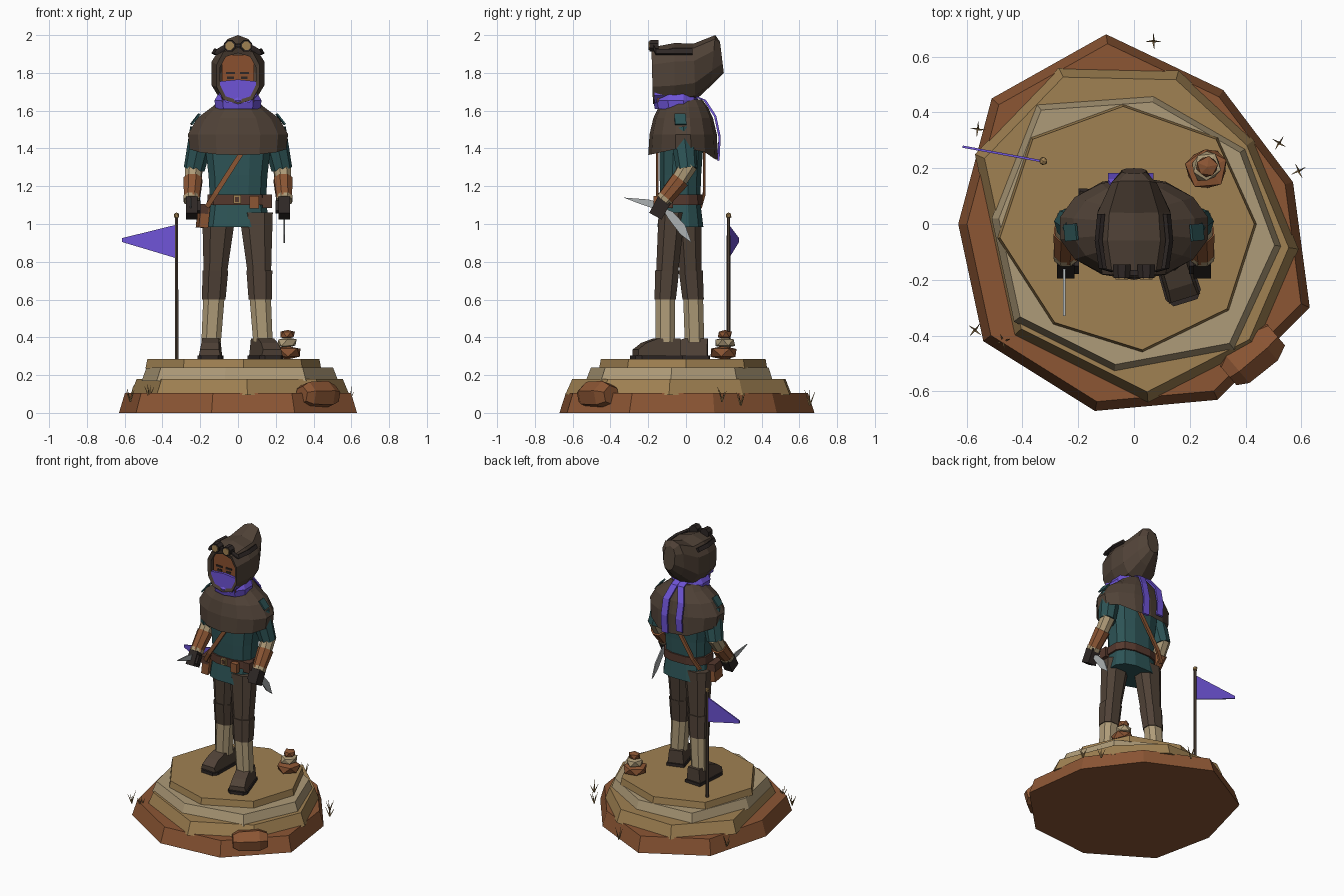
import bpy, bmesh, math, random
from mathutils import Vector, Matrix

if "Cube" in bpy.data.objects:
    bpy.data.objects.remove(bpy.data.objects["Cube"])
random.seed(4)

def mat(name, r, g, b):
    m = bpy.data.materials.new(name)
    lin = [((c / 255 + 0.055) / 1.055) ** 2.4 for c in (r, g, b)]
    m.diffuse_color = (*lin, 1)
    m.use_nodes = True
    m.node_tree.nodes["Principled BSDF"].inputs["Base Color"].default_value = m.diffuse_color
    return m

RUST, TAN = mat("rust", 140, 86, 52), mat("tan", 160, 129, 82)
BEIGE, BROWN = mat("beige", 174, 155, 120), mat("brown", 80, 66, 55)
TEAL, PURPLE = mat("teal", 45, 84, 86), mat("purple", 110, 84, 214)
DARK, LEATHER = mat("dark", 46, 39, 37), mat("leather", 84, 56, 45)
STEEL, SKIN = mat("steel", 172, 177, 178), mat("skin", 138, 80, 47)

def finish(name, bm, m):
    bmesh.ops.recalc_face_normals(bm, faces=bm.faces)
    me = bpy.data.meshes.new(name)
    bm.to_mesh(me)
    bm.free()
    me.materials.append(m)
    ob = bpy.data.objects.new(name, me)
    bpy.context.collection.objects.link(ob)
    return ob

def loft(name, rings, m, cap0=True, cap1=True):
    bm = bmesh.new()
    vs = [[bm.verts.new(p) for p in r] for r in rings]
    n = len(vs[0])
    for a, b in zip(vs, vs[1:]):
        for i in range(n):
            bm.faces.new((a[i], a[(i + 1) % n], b[(i + 1) % n], b[i]))
    if cap0:
        bm.faces.new(vs[0][::-1])
    if cap1:
        bm.faces.new(vs[-1])
    return finish(name, bm, m)

def unit(n, e=1.0, start=0.0):
    # rounded-square outline; e = 1 gives a circle
    out = []
    for i in range(n):
        a = start + 2 * math.pi * i / n
        c, s = math.cos(a), math.sin(a)
        out.append((math.copysign(abs(c) ** e, c), math.copysign(abs(s) ** e, s)))
    return out

def stack(name, rows, m, n=8, e=0.8):
    # rows of (cx, cy, z, rx, ry)
    u = unit(n, e, math.pi / n)
    return loft(name, [[(cx + rx * c, cy + ry * s, z) for c, s in u] for cx, cy, z, rx, ry in rows], m)

def limb(name, a, b, ra, rb, m, n=8):
    a, b = Vector(a), Vector(b)
    q = (b - a).to_track_quat('Z', 'Y')
    u = unit(n, 1, math.pi / n)
    return loft(name, [[p + q @ Vector((r * c, r * s, 0)) for c, s in u] for p, r in ((a, ra), (b, rb))], m)

def prism(name, pts, o, U, V, half, m):
    # flat outline in the plane U, V thickened to both sides
    o, U, V = Vector(o), Vector(U), Vector(V)
    w = U.cross(V).normalized() * half
    return loft(name, [[o + U * a + V * b + k * w for a, b in pts] for k in (-1, 1)], m)

def box(name, loc, size, m, rot=(0, 0, 0)):
    bm = bmesh.new()
    bmesh.ops.create_cube(bm, size=1)
    from_euler = Matrix.Rotation(rot[2], 4, 'Z') @ Matrix.Rotation(rot[1], 4, 'Y') @ Matrix.Rotation(rot[0], 4, 'X')
    bm.transform(Matrix.Translation(loc) @ from_euler @ Matrix.Diagonal((*size, 1)))
    return finish(name, bm, m)

def strip(name, path, side, normal, w, t, m):
    side, nrm = Vector(side).normalized() * w / 2, Vector(normal).normalized() * t / 2
    return loft(name, [[Vector(p) + side * a + nrm * b for a, b in ((-1, -1), (1, -1), (1, 1), (-1, 1))] for p in path], m)

def stone(name, loc, size, m, rot=0):
    bm = bmesh.new()
    bmesh.ops.create_icosphere(bm, subdivisions=1, radius=1)
    for v in bm.verts:
        v.co *= random.uniform(0.9, 1.1)
        v.co.z = max(-0.75, min(0.75, v.co.z)) / 0.75
    bm.transform(Matrix.Translation(loc) @ Matrix.Rotation(rot, 4, 'Z') @ Matrix.Diagonal((*size, 1)))
    return finish(name, bm, m)

# rock base, four uneven layers
def layer(name, z0, z1, k, m, pts):
    loft(name, [[(x, y, z0) for x, y in pts], [(x * k, y * k, z1) for x, y in pts]], m)
layer("base_bottom", 0, 0.105, 0.95, RUST, [(-.10, .68), (.32, .48), (.57, .15), (.63, -.30), (.30, -.63),
      (-.14, -.67), (-.54, -.42), (-.63, 0), (-.51, .45)])
layer("base_second", 0.095, 0.18, 0.94, TAN, [(-.27, .56), (.16, .55), (.43, .30), (.59, -.09), (.44, -.44),
      (.05, -.64), (-.43, -.40), (-.57, .25)])
layer("base_third", 0.17, 0.24, 0.95, BEIGE, [(-.35, .43), (.07, .46), (.40, .27), (.53, -.08), (.36, -.45),
      (-.07, -.53), (-.43, -.35), (-.51, .02)])
layer("base_top", 0.235, 0.285, 0.98, TAN, [(-.04, .43), (.30, .31), (.44, 0), (.34, -.31), (.03, -.46),
      (-.29, -.36), (-.49, -.05), (-.37, .31)])

# boulder and stacked stones
ax, sd = Vector((.76, .65, 0)), Vector((.65, -.76, 0))
loft("boulder", [[Vector((.42, -.47, .095)) + ax * d + sd * c * r + Vector((0, 0, s * r * .95)) for c, s in unit(6, 1, .3)]
                 for d, r in ((-.11, .05), (-.07, .075), (.06, .08), (.115, .055))], RUST)
stone("cairn_low", (.26, .20, .318), (.085, .08, .036), RUST, .4)
stone("cairn_middle", (.26, .205, .372), (.06, .055, .028), BEIGE, 1)
stone("cairn_high", (.263, .205, .415), (.043, .04, .024), RUST, .2)

# grass tufts
for i, (x, y, z) in enumerate([(.07, .655, .04), (.52, .29, .04), (.59, .19, .06), (-.56, .34, .04), (-.57, -.38, .06), (-.47, -.42, .08)]):
    for j in range(4):
        a = j * 1.6 + i
        h = random.uniform(.05, .085)
        limb(f"grass_{i}_{j}", (x, y, z), (x + .027 * math.cos(a), y + .027 * math.sin(a), z + h), .005, .001, TAN, 3)

# flag
limb("flag_pole", (-.325, .225, .28), (-.325, .225, 1.04), .011, .009, BROWN, 6)
stone("pole_knob", (-.325, .225, 1.045), (.016, .016, .016), TAN)
prism("flag", [(0, .82), (0, .995), (.29, .925), (.29, .905)], (-.33, .225, 0), (-.98, .18, 0), (0, 0, 1), .004, PURPLE)

# legs: thigh, knee, gaiter, boot
def leg(tag, hip, knee, shin, ankle, turn):
    stack("thigh_" + tag, [(*hip, 1.06, .095, .075), (*knee, .74, .066, .062)], BROWN)
    stack("knee_" + tag, [(*knee, .755, .073, .068), (*shin, .60, .066, .06)], BROWN)
    stack("gaiter_" + tag, [(*shin, .605, .06, .056), (*ankle, .375, .055, .055)], BEIGE)
    f = Vector((math.sin(turn), -math.cos(turn), 0))
    s = Vector((f.y, -f.x, 0))
    prof = [(-.07, .30, .055), (-.07, .395, .045), (.05, .395, .045), (.12, .37, .046), (.165, .335, .05), (.165, .30, .058)]
    o = Vector((*ankle, 0))
    loft("boot_" + tag, [[o + f * u + s * k * w + Vector((0, 0, z)) for u, z, w in prof] for k in (-1, 1)], BROWN)
    prism("sole_" + tag, [(-.08, -.06), (.15, -.066), (.18, -.045), (.18, .045), (.15, .066), (-.08, .06)],
          o + Vector((0, 0, .293)), f, s, .012, DARK)
leg("left", (.095, -.075), (.113, -.10), (.118, -.11), (.132, -.11), .3)
leg("right", (-.10, .01), (-.12, .025), (-.128, .038), (-.142, .045), -.05)

# tunic and belt
stack("tunic", [(0, -.03, .985, .172, .125), (0, -.03, 1.12, .152, .108), (0, -.03, 1.26, .16, .113),
                (0, -.025, 1.42, .18, .12), (0, -.02, 1.58, .13, .1)], TEAL, 12, .75)
stack("belt", [(0, -.03, 1.10, .168, .12), (0, -.03, 1.155, .166, .119)], LEATHER, 12, .75)
box("buckle", (-.005, -.152, 1.13), (.04, .015, .045), TAN)
box("buckle_centre", (-.005, -.159, 1.13), (.02, .008, .025), LEATHER)
box("pouch_small", (.085, -.155, 1.115), (.05, .035, .065), RUST)
box("pouch_side", (.155, -.10, 1.12), (.05, .06, .07), LEATHER)
box("satchel", (-.185, -.06, 1.04), (.05, .11, .12), RUST, (0, .1, .15))
box("satchel_flap", (-.19, -.06, 1.08), (.054, .115, .05), LEATHER, (0, .1, .15))
for y, tag in ((-.152, "front"), (.096, "back")):
    strip("strap_" + tag, [(-.165, y + (.02 if y < 0 else -.02), 1.09), (-.12, y, 1.16), (.04, y, 1.41)], (.85, 0, -.53), (0, 1, 0), .026, .014, RUST)

# arms, gloves
for s, tag in ((1, "left"), (-1, "right")):
    limb("upper_arm_" + tag, (s * .185, -.02, 1.5), (s * .232, .005, 1.29), .07, .056, TEAL)
    limb("sleeve_" + tag, (s * .232, .015, 1.315), (s * .24, -.05, 1.21), .05, .044, BEIGE)
    limb("bracer_" + tag, (s * .238, -.03, 1.235), (s * .245, -.115, 1.13), .053, .044, RUST)
    limb("wristband_" + tag, (s * .245, -.105, 1.14), (s * .245, -.12, 1.122), .047, .045, BEIGE)
    box("glove_" + tag, (s * .245, -.138, 1.085), (.062, .075, .1), DARK, (-.5, 0, 0))
    box("thumb_" + tag, (s * .21, -.15, 1.09), (.025, .035, .06), DARK, (-.5, 0, 0))

# curved blades, one forward and one swept back
Y, Z = (0, 1, 0), (0, 0, 1)
prism("blade_right", [(-.13, 1.11), (-.2, 1.13), (-.33, 1.14), (-.24, 1.105), (-.18, 1.085), (-.13, 1.065)], (-.25, 0, 0), Y, Z, .004, STEEL)
prism("blade_left", [(-.13, 1.09), (-.07, 1.065), (-.005, .995), (.03, .90), (-.03, .945), (-.095, 1.03)], (.245, 0, 0), Y, Z, .004, STEEL)

# shoulder cape with uneven hem
u = unit(14, 1, math.pi / 14)
def cape_ring(z, rx, ry, dip=0.0):
    return [(rx * c, -.015 + ry * s, z - dip * abs(s) - (.025 * dip / .04 if s > .9 else 0)) for c, s in u]
loft("cape", [cape_ring(1.44, .225, .15), cape_ring(1.405, .262, .185, .04), cape_ring(1.475, .272, .178),
              cape_ring(1.56, .222, .158), cape_ring(1.62, .14, .13), cape_ring(1.66, .10, .10)], BROWN)
for s, tag in ((1, "left"), (-1, "right")):
    box("cape_patch_" + tag, (s * .226, -.03, 1.555), (.07, .06, .009), TEAL, (0, s * .92, .1))

# scarf
stack("scarf_collar", [(0, -.05, 1.61, .125, .115), (0, -.055, 1.655, .13, .12), (0, -.05, 1.705, .1, .1)], PURPLE, 10, .9)
for x0, x1, z, tag in ((.02, .045, 1.335, "long"), (-.03, -.07, 1.37, "short")):
    strip("scarf_tail_" + tag, [(x0, .05, 1.675), (x0, .10, 1.655), (x1, .155, 1.57), (x1, .178, 1.46), (x1, .172, z)],
          (1, 0, 0), (0, 1, .35), .048, .012, PURPLE)

# head, face and mask
box("head", (0, -.065, 1.77), (.172, .17, .25), SKIN)
prism("mask", [(-.097, 1.755), (0, 1.765), (.097, 1.755), (.10, 1.68), (.06, 1.64), (-.06, 1.64), (-.10, 1.68)],
      (0, -.135, 0), (1, 0, 0), Z, .032, PURPLE)
for s in (-1, 1):
    box("eye", (s * .036 - .003, -.151, 1.774), (.036, .006, .013), DARK)
    box("eyebrow", (s * .037 - .003, -.152, 1.80), (.046, .008, .012), DARK)

# hood: rings given by top and bottom points in side profile
def hood_ring(ty, tz, by, bz, rx):
    return [(rx * c, (ty + by) / 2 + (ty - by) / 2 * s, (tz + bz) / 2 + (tz - bz) / 2 * s)
            for c, s in unit(10, .8, math.pi / 2)]
loft("hood", [hood_ring(-.10, 1.91, -.10, 1.66, .105), hood_ring(-.172, 1.905, -.165, 1.66, .098),
              hood_ring(-.183, 1.935, -.175, 1.635, .118), hood_ring(-.06, 1.958, -.06, 1.635, .145),
              hood_ring(.04, 1.955, .05, 1.655, .135), hood_ring(.155, 2.0, .13, 1.73, .085),
              hood_ring(.18, 1.965, .2, 1.80, .045)], BROWN, cap0=False)

# goggles resting on the hood
for s, tag in ((1, "left"), (-1, "right")):
    limb("goggle_" + tag, (s * .044, -.145, 1.943), (s * .044, -.194, 1.943), .034, .032, DARK)
    limb("lens_" + tag, (s * .044, -.19, 1.943), (s * .044, -.199, 1.943), .025, .024, TAN)
    strip("goggle_band_" + tag, [(s * .07, -.172, 1.935), (s * .112, -.16, 1.91), (s * .127, -.06, 1.912), (s * .118, .035, 1.912)],
          (s * .5, 0, -.87), (s * .87, 0, .5), .028, .016, DARK)
box("goggle_bridge", (0, -.175, 1.945), (.05, .02, .016), DARK)
